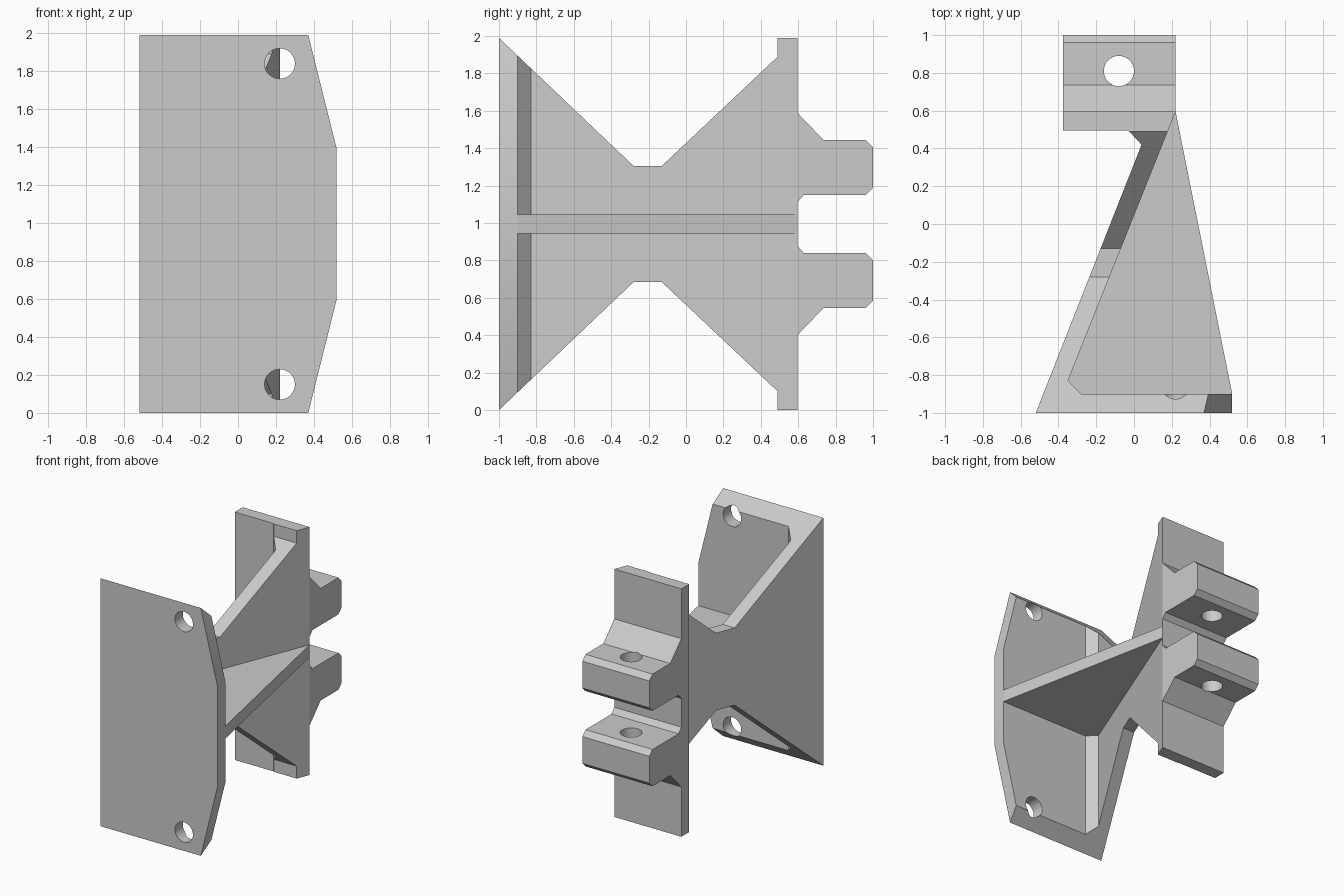
import bpy
import bmesh
import math
from mathutils import Vector

if "Cube" in bpy.data.objects:
    bpy.data.objects.remove(bpy.data.objects["Cube"], do_unlink=True)

MID = 0.995  # mirror height of the whole bracket

grey = bpy.data.materials.new("plain grey")
grey.use_nodes = True
grey.diffuse_color = (0.6, 0.6, 0.6, 1)
grey.node_tree.nodes["Principled BSDF"].inputs["Base Color"].default_value = (0.6, 0.6, 0.6, 1)


def prism(name, points, axis, lo, hi):
    """Extrude a 2D outline along an axis; the outline uses the other two axes in order."""
    def place(p):
        c = list(p)
        c.insert("xyz".index(axis), lo)
        return Vector(c)
    bm = bmesh.new()
    face = bm.faces.new([bm.verts.new(place(p)) for p in points])
    ext = bmesh.ops.extrude_face_region(bm, geom=[face])
    move = Vector([hi - lo if a == axis else 0 for a in "xyz"])
    bmesh.ops.translate(bm, vec=move, verts=[v for v in ext["geom"] if isinstance(v, bmesh.types.BMVert)])
    bmesh.ops.recalc_face_normals(bm, faces=bm.faces)
    mesh = bpy.data.meshes.new(name)
    bm.to_mesh(mesh)
    bm.free()
    mesh.materials.append(grey)
    obj = bpy.data.objects.new(name, mesh)
    bpy.context.collection.objects.link(obj)
    return obj


def disc(u, v, r=0.08, n=32):
    return [(u + r * math.cos(math.tau * i / n), v + r * math.sin(math.tau * i / n)) for i in range(n)]


def mirrored(lower):
    """Lower half of an outline followed by its mirror image above MID."""
    return lower + [(u, 2 * MID - z) for u, z in reversed(lower)]


def boolean(obj, tool, operation):
    mod = obj.modifiers.new(operation.lower(), "BOOLEAN")
    mod.operation, mod.solver, mod.object = operation, "EXACT", tool
    bpy.context.view_layer.objects.active = obj
    bpy.ops.object.modifier_apply(modifier=mod.name)
    bpy.data.objects.remove(tool, do_unlink=True)


# Front plate, slanted web and back plate share one plan outline
body = prism("bracket_body", [
    (-0.52, -1), (0.52, -1), (0.52, -0.9), (-0.28, -0.9), (-0.35, -0.83),
    (0.18, 0.495), (0.22, 0.595), (-0.375, 0.595), (-0.375, 0.495),
    (-0.03, 0.495), (0.04, 0.42)], "z", -0.2, 2.2)

# Trim to the waisted side profile, then to the tapered front outline
boolean(body, prism("side_trim", mirrored([
    (-1.1, -0.095), (-0.28, 0.685), (-0.13, 0.685), (0.49, 0.1), (0.49, 0), (0.7, 0)]),
    "x", -1, 1), "INTERSECT")
boolean(body, prism("front_trim", mirrored([
    (-0.7, -0.1), (0.345, -0.1), (0.52, 0.6), (0.57, 0.6)]),
    "y", -1.2, 1.2), "INTERSECT")

# Bolt holes in the front plate
for z in (0.15, 2 * MID - 0.15):
    boolean(body, prism("bolt_hole", disc(0.22, z), "y", -1.1, -0.8), "DIFFERENCE")

# Horizontal stiffening rib
rib = prism("stiffening_rib", [
    (-0.35, -0.83), (-0.28, -0.9), (0.52, -0.9), (0.22, 0.595)],
    "z", MID - 0.05, MID + 0.05)

# Pair of pin lugs behind the back plate
lug_side = [(0.595, 0.4), (0.735, 0.545), (0.96, 0.545), (1, 0.585),
            (1, 0.80), (0.96, 0.84), (0.63, 0.84), (0.595, 0.88)]
lugs = []
for name, outline in (("lower_lug", lug_side),
                      ("upper_lug", [(y, 2 * MID - z) for y, z in lug_side])):
    lug = prism(name, outline, "x", -0.375, 0.22)
    boolean(lug, prism("pin_hole", disc(-0.08, 0.81), "z", 0.2, 1.8), "DIFFERENCE")
    lugs.append(lug)

# Smooth hole walls, keep edges sharp
bpy.ops.object.select_all(action="DESELECT")
for obj in [body, rib] + lugs:
    obj.select_set(True)
bpy.context.view_layer.objects.active = body
bpy.ops.object.shade_smooth_by_angle()
